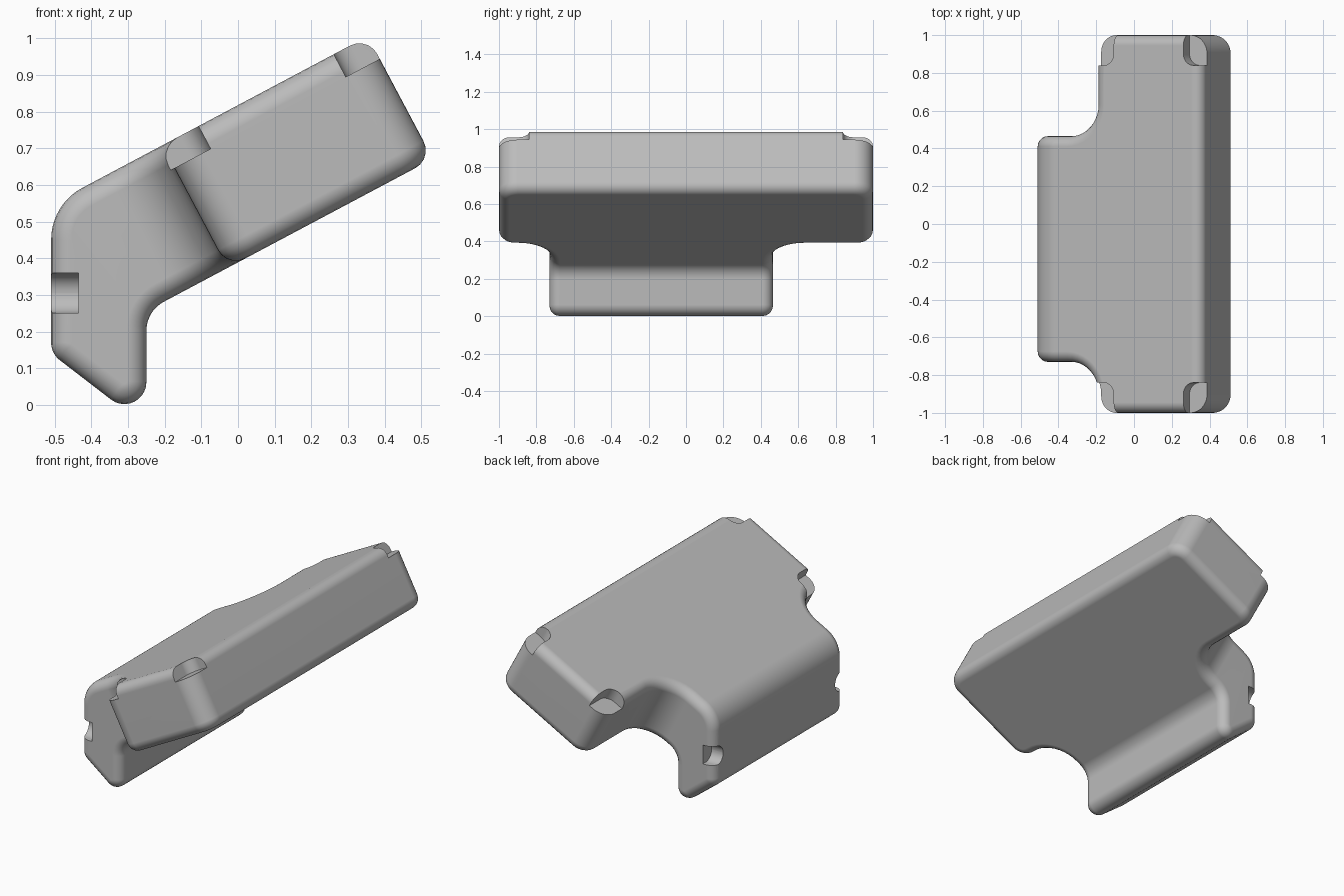
import bpy
import bmesh
from math import cos, sin, radians, tan
from mathutils import Vector

cube = bpy.data.objects.get("Cube")
if cube:
    bpy.data.objects.remove(cube)

TILT = radians(28)
X, Y, Z = Vector((1, 0, 0)), Vector((0, 1, 0)), Vector((0, 0, 1))
U = Vector((cos(TILT), 0, sin(TILT)))      # along the sloping slab
N = Vector((-sin(TILT), 0, cos(TILT)))     # out of the sloping slab


def rounded(corners, steps=10):
    """Closed outline from (a, b, radius) corners, each filleted with an arc."""
    out = []
    for i, (a, b, r) in enumerate(corners):
        p = Vector((a, b))
        if r == 0:
            out.append(p)
            continue
        d0 = (Vector(corners[i - 1][:2]) - p).normalized()
        d1 = (Vector(corners[(i + 1) % len(corners)][:2]) - p).normalized()
        half = d0.angle(d1) / 2
        start = p + d0 * r / tan(half)
        centre = p + (d0 + d1).normalized() * r / sin(half)
        turn = (start - centre).angle_signed(p + d1 * r / tan(half) - centre)
        arm = start - centre
        for k in range(steps + 1):
            t = -turn * k / steps
            out.append(centre + Vector((arm.x * cos(t) - arm.y * sin(t),
                                        arm.x * sin(t) + arm.y * cos(t))))
    return out


def prism(name, outline, ax, ay, depth, low, high):
    """Extrude a flat outline lying on ax, ay along the depth axis."""
    bm = bmesh.new()
    face = bm.faces.new([bm.verts.new(ax * p.x + ay * p.y + depth * low) for p in outline])
    new = bmesh.ops.extrude_face_region(bm, geom=[face])["geom"]
    bmesh.ops.translate(bm, vec=depth * (high - low),
                        verts=[v for v in new if isinstance(v, bmesh.types.BMVert)])
    bmesh.ops.recalc_face_normals(bm, faces=bm.faces)
    mesh = bpy.data.meshes.new(name)
    bm.to_mesh(mesh)
    bm.free()
    obj = bpy.data.objects.new(name, mesh)
    bpy.context.collection.objects.link(obj)
    return obj


def activate(obj):
    bpy.ops.object.select_all(action="DESELECT")
    obj.select_set(True)
    bpy.context.view_layer.objects.active = obj


def boolean(obj, other, operation):
    mod = obj.modifiers.new("cut", "BOOLEAN")
    mod.operation, mod.object, mod.solver = operation, other, "EXACT"
    activate(obj)
    bpy.ops.object.modifier_apply(modifier=mod.name)
    bpy.data.objects.remove(other)


# Side profile: sloping slab with a short pointed leg
TOP, BOTTOM, END = 0.722, 0.343, 0.785
slab_top, slab_low = U * END + N * TOP, U * END + N * BOTTOM
profile = rounded([
    (-0.51, 0.14, 0.06), (-0.25, -0.06, 0.06), (-0.25, 0.256, 0.09),
    (slab_low.x, slab_low.z, 0), (slab_top.x, slab_top.z, 0), (-0.51, 0.547, 0.16)])
# Stretch the slab past its end, so the plan outline trims it
profile = [p + Vector((U.x, U.z)) * 0.3 if p.x > 0.2 else p for p in profile]
housing = prism("wedge_housing", profile, X, Z, Y, -1.3, 1.3)

# Plan outline: wide slab with wings, narrow off-centre body
WING = 0.15
plan = rounded([
    (-1, -0.73, 0), (WING, -0.73, 0.17), (WING, -1, 0.09), (END, -1, 0.1),
    (END, 1, 0.1), (WING, 1, 0.09), (WING, 0.465, 0.17), (-1, 0.465, 0)])
boolean(housing, prism("plan_trim", plan, U, Y, N, -1, 2), "INTERSECT")

# Soft edges all round
bevel = housing.modifiers.new("soft_edges", "BEVEL")
bevel.width, bevel.segments = 0.055, 5
bevel.limit_method, bevel.angle_limit = "ANGLE", radians(35)
bevel.use_clamp_overlap = False
activate(housing)
bpy.ops.object.modifier_apply(modifier=bevel.name)

# Corner recesses in the sloping top
for side in (-1, 1):
    for inner, outer in ((0.262, -0.05), (0.68, 1)):
        outline = rounded([(inner, side * 0.84, 0.06), (outer, side * 0.84, 0),
                           (outer, side * 1.2, 0), (inner, side * 1.2, 0)])
        boolean(housing, prism("corner_cutter", outline, U, Y, N, TOP - 0.07, 1), "DIFFERENCE")

# Round-bottomed slots at both ends of the rear wall
for face, side in ((-0.73, -1), (0.465, 1)):
    deep, out = face - side * 0.08, face + side * 0.1
    outline = rounded([(deep, 0.25, 0.054), (out, 0.25, 0), (out, 0.36, 0), (deep, 0.36, 0.054)])
    boolean(housing, prism("slot_cutter", outline, Y, Z, X, -0.7, -0.435), "DIFFERENCE")

# Single grey finish
grey = bpy.data.materials.new("plain_grey")
grey.use_nodes = True
colour = (0.5, 0.5, 0.5, 1)
grey.diffuse_color = colour
grey.node_tree.nodes["Principled BSDF"].inputs["Base Color"].default_value = colour
housing.data.materials.clear()
housing.data.materials.append(grey)

activate(housing)
bpy.ops.object.shade_smooth_by_angle(angle=radians(32))
normals = housing.modifiers.new("even_normals", "WEIGHTED_NORMAL")
normals.keep_sharp = True
